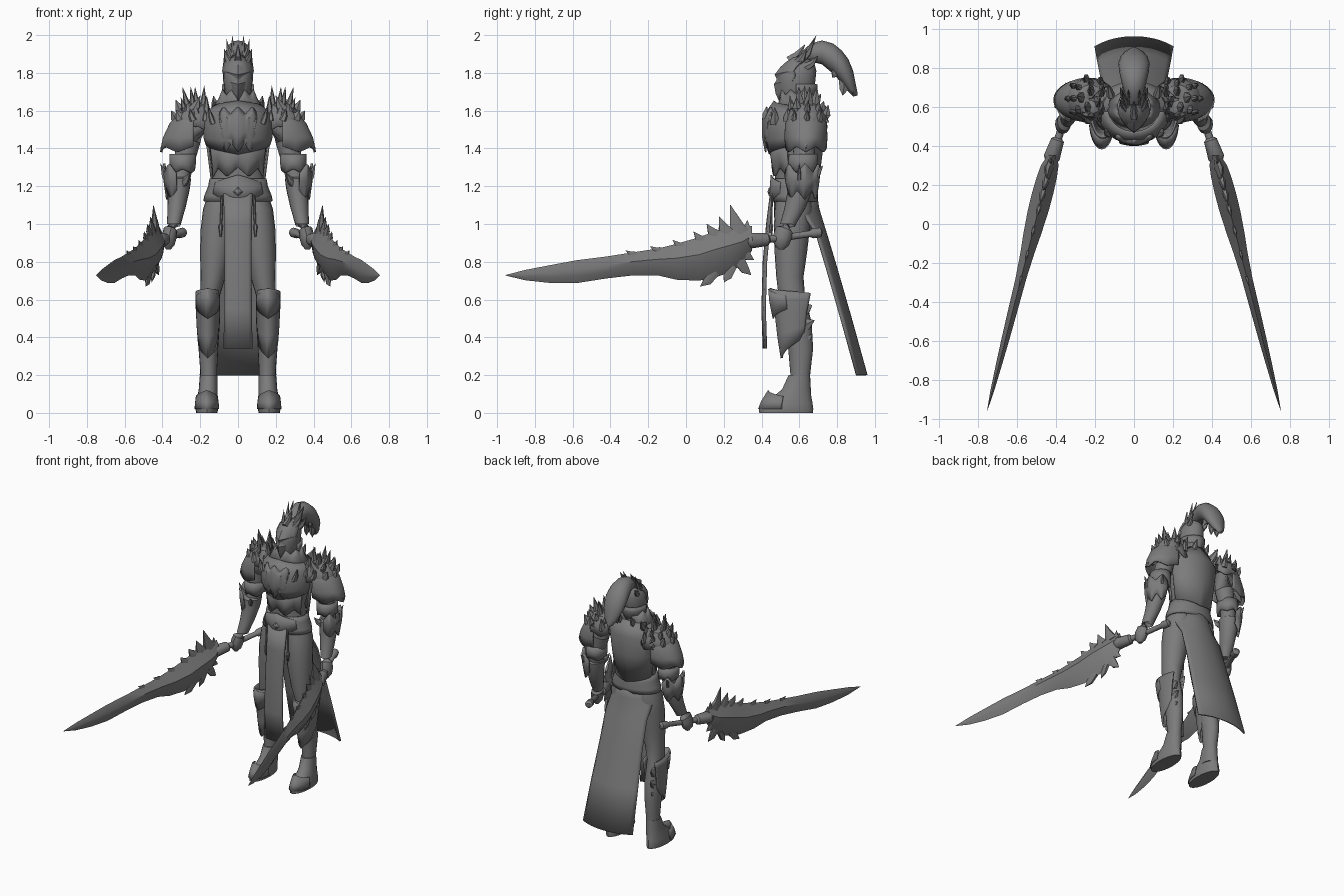
import bpy, bmesh, math, random
from mathutils import Vector

random.seed(4)
steel = bpy.data.materials.new("dark_grey_steel")
steel.diffuse_color = (0.2, 0.2, 0.2, 1)


def make(name, grid, closed, mirror=False, thick=0.0, smooth=35):
    """Skin rows of points; rows may wrap round (closed) or stay open sheets."""
    bm = bmesh.new()
    rows = [[bm.verts.new(p) for p in r] for r in grid]
    n = len(rows[0])
    for a, b in zip(rows, rows[1:]):
        for i in range(n if closed else n - 1):
            j = (i + 1) % n
            bm.faces.new((a[i], a[j], b[j], b[i]))
    if closed:
        bm.faces.new(rows[0][::-1])
        bm.faces.new(rows[-1])
    bmesh.ops.remove_doubles(bm, verts=bm.verts, dist=0.0004)
    bmesh.ops.recalc_face_normals(bm, faces=bm.faces)
    return finish(name, bm, mirror, thick, smooth)


def finish(name, bm, mirror, thick=0.0, smooth=35):
    me = bpy.data.meshes.new(name)
    bm.to_mesh(me)
    bm.free()
    me.materials.append(steel)
    ob = bpy.data.objects.new(name, me)
    bpy.context.collection.objects.link(ob)
    bpy.ops.object.select_all(action='DESELECT')
    ob.select_set(True)
    bpy.context.view_layer.objects.active = ob
    bpy.ops.object.shade_smooth_by_angle(angle=math.radians(smooth))
    if thick:
        m = ob.modifiers.new("thickness", 'SOLIDIFY')
        m.thickness, m.offset = thick, 0
    if mirror:
        ob.modifiers.new("mirror", 'MIRROR')
    return ob


def stack(name, rings, mirror=False, n=20):
    """Horizontal ellipses: (cx, cy, z, rx, ry)."""
    grid = [[(cx + rx * math.sin(t), cy - ry * math.cos(t), z)
             for t in (2 * math.pi * i / n for i in range(n))]
            for cx, cy, z, rx, ry in rings]
    return make(name, grid, True, mirror)


def tube_rows(pts, n=8, flat=1.0):
    """Rings square to a path of (x, y, z, radius)."""
    rows = []
    for i, p in enumerate(pts):
        a, b = Vector(pts[max(i - 1, 0)][:3]), Vector(pts[min(i + 1, len(pts) - 1)][:3])
        t = (b - a).normalized()
        s = t.cross(Vector((0, 0, 1)) if abs(t.z) < .9 else Vector((0, 1, 0))).normalized()
        u = s.cross(t)
        rows.append([Vector(p[:3]) + p[3] * (s * math.cos(k) * flat + u * math.sin(k))
                     for k in (2 * math.pi * j / n for j in range(n))])
    return rows


def tube(name, pts, mirror=False, n=10, flat=1.0):
    return make(name, tube_rows(pts, n, flat), True, mirror)


def shell(name, cx, cy, a0, a1, rows, teeth=1, mirror=False, thick=0.012, n=32):
    """Curved plate; angle 0 faces front, 90 faces +x. Rows: (z, rx, ry, tooth height)."""
    grid = []
    for z, rx, ry, d in rows:
        row = []
        for i in range(n + 1):
            u = i / n
            t = math.radians(a0 + (a1 - a0) * u)
            saw = 1 - abs(2 * ((u * teeth) % 1) - 1)
            row.append((cx + rx * math.sin(t), cy - ry * math.cos(t), z + d * saw))
        grid.append(row)
    return make(name, grid, False, mirror, thick)


def spikes(name, items, mirror=False, flat=0.6):
    """Curved thorns: (base, tip, radius), joined as one part."""
    bm = bmesh.new()
    for b, t, r in items:
        b, t = Vector(b), Vector(t)
        mid = b.lerp(t, .5) + Vector((0, 0, -.12 * (t - b).length))
        rows = [[bm.verts.new(q) for q in row] for row in
                tube_rows([(*b, r), (*mid, r * .75), (*t, r * .03)], 6, flat)]
        for p, q in zip(rows, rows[1:]):
            for i in range(6):
                bm.faces.new((p[i], p[(i + 1) % 6], q[(i + 1) % 6], q[i]))
        bm.faces.new(rows[0])
        bm.faces.new(rows[-1])
    bmesh.ops.recalc_face_normals(bm, faces=bm.faces)
    return finish(name, bm, mirror)


# Legs, boots and greaves
stack("leg", [(.155, .60, .08, .048, .055), (.155, .605, .2, .043, .052), (.157, .607, .34, .052, .066),
              (.152, .59, .48, .056, .075), (.148, .56, .62, .052, .07), (.132, .55, .72, .066, .072),
              (.118, .555, .85, .083, .086), (.108, .56, .97, .09, .095), (.1, .57, 1.08, .085, .1),
              (.08, .57, 1.15, .08, .09)], True)
stack("boot", [(.165, .53, 0, .056, .142), (.165, .53, .02, .06, .144), (.164, .543, .05, .057, .127),
               (.161, .565, .09, .053, .098), (.158, .585, .125, .05, .076), (.155, .6, .2, .047, .057)], True)
shell("boot_toe_plate", .165, .532, -80, 80, [(.02, .062, .146, 0), (.05, .06, .131, .01), (.088, .055, .095, .03)],
      1, True, .008)
shell("greave", .16, .575, -130, 130, [(.40, .046, .068, -.11), (.46, .052, .085, -.06), (.54, .057, .1, -.01),
                                       (.60, .06, .12, .0), (.635, .058, .13, .025)], 1, True)
shell("knee_plate", .16, .575, -70, 70, [(.55, .062, .112, -.05), (.60, .065, .13, -.01), (.62, .063, .136, .035)],
      1, True, .008)
spikes("greave_thorns", [((.175, .61, .39 + .08 * i), (.185, .68 - .012 * abs(i - 1), .41 + .08 * i), .045)
                         for i in range(3)] + [((.175, .61, .42), (.175, .6, .31), .04)], True)

# Torso, belt and chest armour
stack("torso", [(0, .57, .95, .15, .1), (0, .57, 1.1, .17, .105), (0, .57, 1.2, .14, .1), (0, .57, 1.3, .13, .1),
                (0, .58, 1.42, .155, .12), (0, .59, 1.52, .18, .125), (0, .6, 1.6, .16, .1),
                (0, .6, 1.66, .08, .07), (0, .59, 1.72, .055, .06)], n=28)
shell("belt", 0, .575, -180, 180, [(1.12, .178, .116, 0), (1.15, .172, .118, 0), (1.2, .152, .112, 0),
                                   (1.24, .145, .107, 0)], 6)
shell("belt_front_plate", 0, .57, -55, 55, [(1.16, .16, .125, -.06), (1.2, .15, .124, -.03), (1.22, .145, .118, .04)],
      1, thick=.008)
tube("belt_buckle", [(0, .452, 1.17, .035), (0, .438, 1.17, .02), (0, .432, 1.17, .002)], n=4)
shell("abdomen_plate", 0, .57, -75, 75, [(1.25, .135, .11, .05), (1.32, .138, .115, .03), (1.42, .15, .128, 0)], 3)
shell("breastplate", 0, .58, -88, 88, [(1.42, .165, .135, -.05), (1.46, .178, .16, -.02), (1.53, .178, .165, 0),
                                       (1.58, .165, .145, .02), (1.62, .13, .11, .03)], 1)
shell("breastplate_crest", 0, .57, -48, 48, [(1.43, .12, .148, -.05), (1.49, .15, .165, -.02),
                                             (1.55, .15, .162, .03), (1.58, .14, .142, .04)], 3, thick=.008)
shell("back_plate", 0, .59, 95, 265, [(1.24, .14, .105, -.04), (1.4, .16, .13, 0), (1.54, .18, .135, 0),
                                      (1.62, .12, .1, .03)], 1)
spikes("chest_thorns", [((.03 + .05 * i, .44 + .015 * i, 1.49 + .02 * i),
                         (.045 + .055 * i, .43 + .02 * i, 1.57 + .025 * i), .03) for i in range(3)], True)
shell("collar", 0, .59, -180, 180, [(1.6, .14, .11, 0), (1.65, .1, .09, .02), (1.68, .085, .085, .03)], 8)

# Cloth: front tabard, back cape, tassels
tabard = [(1.16, .45, .075), (1.0, .43, .072), (.8, .412, .07), (.55, .405, .072), (.34, .412, .075)]
make("front_tabard", [[(w * k / 4, y + .012 * abs(k / 4) ** 2, z) for k in range(-4, 5)]
                      for z, y, w in tabard], False, thick=.012)
cape = [(1.18, .685, .13), (1.08, .70, .165), (.95, .74, .165), (.75, .80, .17), (.5, .872, .185), (.2, .955, .2)]
make("back_cape", [[(w * k / 8, y - (.10 if z > 1 else .05) * abs(k / 8) ** 2.2, z) for k in range(-8, 9)]
                   for z, y, w in cape], False, thick=.012)
tube("tassel", [(.085, .455, 1.15, .006), (.09, .452, 1.0, .006), (.092, .452, .99, .012), (.092, .452, .93, .004)],
     True, 6)

# Arms and gauntlets
tube("arm", [(.21, .62, 1.55, .07), (.26, .625, 1.45, .064), (.292, .625, 1.3, .052), (.308, .61, 1.22, .05),
             (.322, .58, 1.1, .046), (.338, .545, 1.0, .035), (.35, .52, .96, .03)], True, 14)
stack("gauntlet", [(.34, .54, 1.0, .036, .042), (.326, .575, 1.08, .047, .055), (.314, .605, 1.18, .058, .066),
                   (.31, .61, 1.24, .062, .07), (.31, .61, 1.25, .05, .05)], True)
shell("elbow_guard", .312, .615, 10, 190, [(1.18, .064, .075, -.05), (1.23, .076, .086, -.01),
                                           (1.27, .08, .09, .05)], 3, True)
shell("upper_arm_band", .293, .62, -180, 180, [(1.29, .06, .068, -.02), (1.32, .064, .071, 0), (1.37, .064, .07, .0)],
      4, True)
spikes("elbow_thorns", [((.36, .6, 1.22), (.41, .6, 1.32), .03), ((.33, .66, 1.24), (.35, .725, 1.31), .03),
                        ((.29, .56, 1.22), (.255, .52, 1.27), .028)], True)
tube("hand", [(.345, .535, 1.0, .032), (.357, .52, .97, .046), (.365, .51, .93, .05), (.368, .505, .89, .04),
              (.368, .505, .865, .015)], True, 12, .8)

# Pauldrons and their feathered thorns
shell("lower_pauldron", .235, .635, 0, 180, [(1.41, .172, .105, -.03), (1.46, .157, .108, -.005), (1.53, .122, .105, 0),
                                             (1.59, .065, .07, 0), (1.62, .005, .005, 0)], 3, True)
shell("upper_pauldron", .225, .638, -60, 230, [(1.52, .122, .105, -.03), (1.57, .105, .098, 0), (1.62, .066, .07, 0),
                                               (1.645, .005, .005, 0)], 5, True)
feathers = []
for ring, (z, r, lift, count) in enumerate([(1.55, .095, .08, 8), (1.585, .07, .1, 7), (1.6, .035, .13, 4)]):
    for i in range(count):
        t = math.radians(-70 + 300 * (i + .5 * (ring % 2)) / (count - .5))
        c, s, k = -math.cos(t), math.sin(t), random.uniform(.6, 1.05)
        feathers.append(((.22 + r * s, .637 + r * c, z),
                         (.235 + (r + .025) * s, .645 + (r + .015) * c, z + lift * k), .036))
spikes("pauldron_feathers", feathers, True)
spikes("pauldron_points", [((.35, .635, 1.47), (.41, .635, 1.40), .04), ((.24, .56, 1.6), (.2, .55, 1.68), .03),
                           ((.12, .66, 1.62), (.13, .715, 1.68), .035), ((.05, .67, 1.62), (.05, .715, 1.69), .03)],
       True)

# Helmet, visor, crown and plume
stack("helmet", [(0, .575, 1.65, .05, .075), (0, .585, 1.7, .07, .09), (0, .585, 1.76, .078, .1),
                 (0, .592, 1.81, .076, .098), (0, .6, 1.85, .062, .08), (0, .605, 1.88, .035, .045),
                 (0, .605, 1.89, .005, .005)])
face = [(1.635, .03, .505), (1.69, .06, .48), (1.74, .076, .47), (1.76, .076, .484), (1.775, .076, .483),
        (1.79, .08, .474), (1.83, .075, .505), (1.88, .03, .57)]
make("visor", [[(w * k / 3, y + (.095 * abs(k / 3) ** 1.4), z + .02 * abs(k / 3)) for k in range(-3, 4)]
               for z, w, y in face], False, thick=.01)
shell("neck_guard", 0, .59, 85, 275, [(1.66, .075, .09, -.02), (1.71, .078, .098, 0), (1.74, .08, .1, 0)], 3)
spikes("crown_side_thorns", [((.045, .59, 1.85), (.075, .64, 1.93), .025), ((.035, .61, 1.87), (.062, .68, 1.98), .026),
                             ((.025, .62, 1.88), (.03, .69, 2.0), .025), ((.05, .63, 1.83), (.07, .7, 1.89), .025)],
       True)
spikes("crown_centre_thorn", [((0, .55, 1.86), (0, .63, 1.95), .035)])
plume = [(.61, 1.86, 1.91, .03), (.66, 1.86, 1.955, .045), (.72, 1.845, 1.972, .062), (.78, 1.795, 1.955, .076),
         (.825, 1.745, 1.918, .08), (.86, 1.70, 1.872, .068), (.885, 1.675, 1.81, .045), (.907, 1.68, 1.70, .004)]
make("plume", [[(w * math.sin(t), y, (lo + hi) / 2 + (hi - lo) / 2 * math.cos(t))
                for t in (math.pi * i / 8 for i in range(16))] for y, lo, hi, w in plume], True)
spikes("plume_tips", [((.02, .84, 1.77), (.025, .83, 1.68), .035), ((.03, .8, 1.82), (.045, .775, 1.775), .03)], True)


# Swords: everything lies in one slanted upright plane
def sx(y):
    return .75 - .255 * (y + .95)


tube("sword_handle", [(sx(y) - max(0, .09 * (y - .35)), y, z, r) for y, z, r in
                      [(.72, .955, .012), (.71, .955, .026), (.67, .95, .026), (.655, .948, .017), (.5, .925, .018),
                       (.44, .92, .02), (.43, .918, .034), (.34, .912, .042), (.32, .91, .03)]], True, 12)
blade = [(.35, .99, .86, .025), (.3, .985, .79, .045), (.24, .985, .745, .052), (.16, .965, .72, .055),
         (.07, .93, .7, .054), (-.05, .895, .705, .046), (-.15, .87, .728, .036), (-.28, .85, .728, .028),
         (-.42, .828, .712, .025), (-.58, .808, .687, .021), (-.72, .782, .688, .016), (-.85, .757, .702, .01),
         (-.955, .73, .727, .001)]
make("sword_blade", [[(sx(y), y, hi), (sx(y) + w, y, hi * .6 + lo * .4), (sx(y) + w * .8, y, hi * .3 + lo * .7),
                      (sx(y), y, lo), (sx(y) - w * .8, y, hi * .3 + lo * .7), (sx(y) - w, y, hi * .6 + lo * .4)]
                     for y, hi, lo, w in blade], True, True)
thorns = [(.29, .95, .235, 1.10, .05), (.22, .95, .175, 1.04, .04), (.16, .94, .11, 1.0, .035),
          (.32, .95, .325, 1.02, .03), (.09, .91, .04, .96, .03), (-.02, .88, -.07, .915, .025),
          (-.14, .86, -.19, .882, .02), (-.27, .84, -.32, .86, .018), (.15, .75, .075, .67, .035),
          (.24, .78, .2, .69, .035), (.28, .81, .345, .73, .035), (.3, .86, .36, .81, .03)]
spikes("sword_thorns", [((sx(a), a, b), (sx(c), c, d), r) for a, b, c, d, r in thorns], True, .5)
